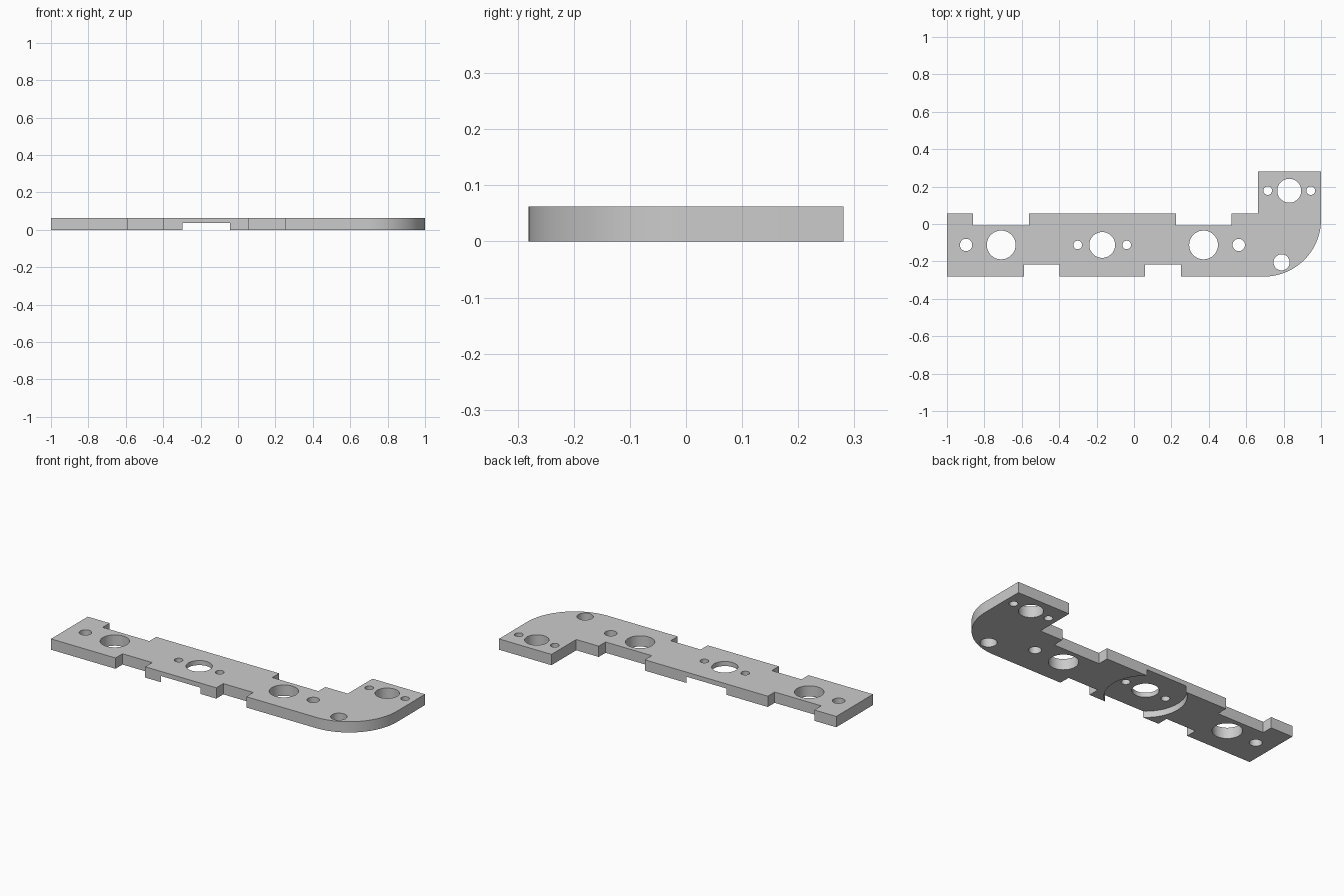
import bpy, bmesh, math

if "Cube" in bpy.data.objects:
    bpy.data.objects.remove(bpy.data.objects["Cube"])

THICK = 0.0625
POCKET_DEPTH = 0.036
MID_Y = -0.112

steel = bpy.data.materials.new("plain grey")
steel.diffuse_color = (0.6, 0.6, 0.6, 1)
steel.use_nodes = True
steel.node_tree.nodes["Principled BSDF"].inputs["Base Color"].default_value = steel.diffuse_color


def new_object(name, bm):
    bmesh.ops.recalc_face_normals(bm, faces=bm.faces)
    mesh = bpy.data.meshes.new(name)
    bm.to_mesh(mesh)
    bm.free()
    mesh.materials.append(steel)
    obj = bpy.data.objects.new(name, mesh)
    bpy.context.collection.objects.link(obj)
    return obj


def add_prism(bm, points, z0, z1):
    face = bm.faces.new([bm.verts.new((x, y, z0)) for x, y in points])
    top = bmesh.ops.extrude_face_region(bm, geom=[face])["geom"]
    verts = [v for v in top if isinstance(v, bmesh.types.BMVert)]
    bmesh.ops.translate(bm, verts=verts, vec=(0, 0, z1 - z0))


def arc(cx, cy, r, start, end, steps):
    angles = [math.radians(start + (end - start) * i / steps) for i in range(steps + 1)]
    return [(cx + r * math.cos(a), cy + r * math.sin(a)) for a in angles]


# Plate outline: front edge with two notches, rounded corner, raised end, notched back edge
FRONT, BACK, NOTCH_F, NOTCH_B, TIP = -0.281, 0.055, -0.217, -0.008, 0.281
outline = [(-1, FRONT), (-0.587, FRONT), (-0.587, NOTCH_F), (-0.397, NOTCH_F), (-0.397, FRONT),
           (0.058, FRONT), (0.058, NOTCH_F), (0.25, NOTCH_F), (0.25, FRONT)]
outline += arc(0.695, FRONT + 0.305, 0.305, -90, 0, 32)
outline += [(1, TIP), (0.664, TIP), (0.664, BACK), (0.52, BACK), (0.52, NOTCH_B), (0.225, NOTCH_B),
            (0.225, BACK), (-0.562, BACK), (-0.562, NOTCH_B), (-0.86, NOTCH_B), (-0.86, BACK), (-1, BACK)]
bm = bmesh.new()
add_prism(bm, outline, 0, THICK)
plate = new_object("bracket_plate", bm)

# Through holes: x, y, radius
holes = [(-0.898, MID_Y, 0.033), (-0.71, MID_Y, 0.077), (-0.17, MID_Y, 0.069),
         (-0.301, MID_Y, 0.023), (-0.039, MID_Y, 0.023), (0.372, MID_Y, 0.077),
         (0.56, MID_Y, 0.033), (0.83, 0.178, 0.064), (0.715, 0.178, 0.023),
         (0.945, 0.178, 0.023), (0.789, -0.205, 0.043)]
bm = bmesh.new()
for x, y, r in holes:
    add_prism(bm, arc(x, y, r, 0, 360, 48)[:-1], -0.05, THICK + 0.05)
hole_cutter = new_object("hole_cutter", bm)

# Round pocket under the middle hole, open at the front and back edges
bm = bmesh.new()
add_prism(bm, arc(-0.17, MID_Y, 0.211, 0, 360, 96)[:-1], -0.05, POCKET_DEPTH)
pocket_cutter = new_object("pocket_cutter", bm)

for cutter in (pocket_cutter, hole_cutter):
    mod = plate.modifiers.new(cutter.name, 'BOOLEAN')
    mod.operation = 'DIFFERENCE'
    mod.solver = 'EXACT'
    mod.object = cutter

# Bake the cuts, drop the cutters, then shade
deps = bpy.context.evaluated_depsgraph_get()
baked = bpy.data.meshes.new_from_object(plate.evaluated_get(deps))
plate.modifiers.clear()
plate.data = baked
for cutter in (pocket_cutter, hole_cutter):
    bpy.data.objects.remove(cutter)

bpy.context.view_layer.objects.active = plate
plate.select_set(True)
bpy.ops.object.shade_smooth_by_angle(angle=math.radians(30))
